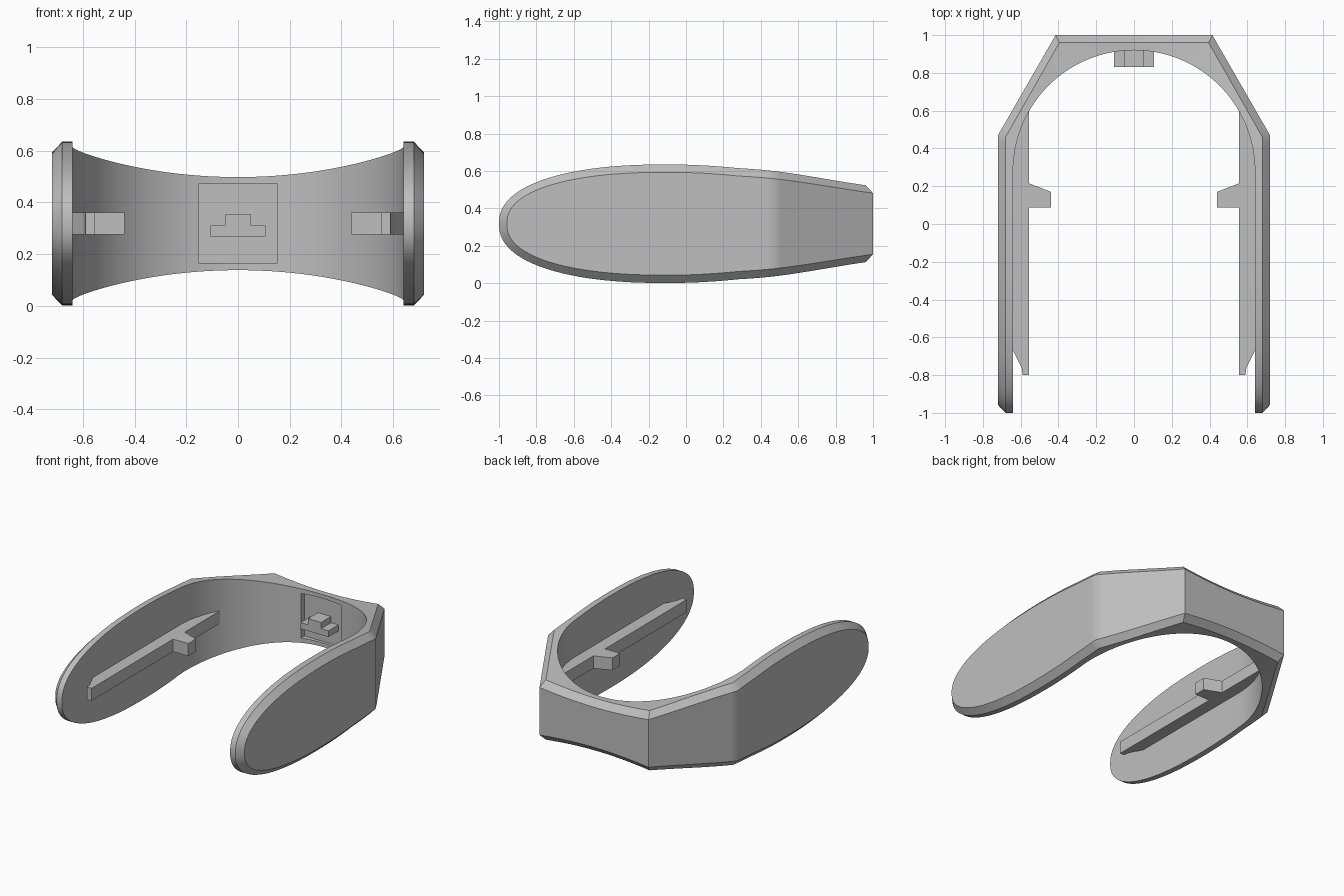
import bpy, bmesh, math
from mathutils import Vector

cube = bpy.data.objects.get("Cube")
if cube:
    bpy.data.objects.remove(cube, do_unlink=True)

MID_Z = 0.318
RADIUS = 0.64
ARC_Y = 0.28
CHAMFER = 0.042

grey = bpy.data.materials.new("plain_grey")
grey.use_nodes = True
colour = (0.52, 0.52, 0.52, 1)
grey.diffuse_color = colour
grey.node_tree.nodes["Principled BSDF"].inputs["Base Color"].default_value = colour


def make_object(name, bm):
    bmesh.ops.recalc_face_normals(bm, faces=bm.faces[:])
    mesh = bpy.data.meshes.new(name)
    bm.to_mesh(mesh)
    bm.free()
    mesh.materials.append(grey)
    obj = bpy.data.objects.new(name, mesh)
    bpy.context.collection.objects.link(obj)
    return obj


def prism(name, outline, offset):
    """Extrude a closed outline of 3D points along an offset."""
    bm = bmesh.new()
    face = bm.faces.new([bm.verts.new(p) for p in outline])
    grown = bmesh.ops.extrude_face_region(bm, geom=[face])["geom"]
    verts = [v for v in grown if isinstance(v, bmesh.types.BMVert)]
    bmesh.ops.translate(bm, verts=verts, vec=offset)
    return make_object(name, bm)


# Half sections of the band: (inner xy, edge xy, outer xy, edge height, outer height)
def half_sections():
    out = []
    # Rounded tip of the arm
    steps = 28
    for i in range(steps + 1):
        t = math.pi / 2 * (1 - i / steps)
        s, c = math.sin(t) ** 0.87, max(math.cos(t), 0) ** 0.87
        if i == 0:
            c = 0
        y, h = -0.1 - 0.9 * s, 0.317 * c
        yo, ho = -0.1 - (0.9 - CHAMFER) * s, (0.317 - CHAMFER) * c
        out.append(((RADIUS, y), (0.68, y), (0.72, yo), h, ho))
    # Straight part of the arm
    for i in range(1, 7):
        f = i / 6
        y, h = -0.1 + 0.38 * f, 0.317 - 0.02 * f * f
        out.append(((RADIUS, y), (0.68, y), (0.72, y), h, h - CHAMFER))
    # Faceted outside around the round inside
    edge = [Vector(p) for p in ((0.68, ARC_Y), (0.68, 0.46), (0.395, 0.96), (0, 0.96))]
    outer = [Vector(p) for p in ((0.72, ARC_Y), (0.72, 0.47), (0.415, 1), (0, 1))]
    angles = [0, 14.8, 59.7, 90]
    for k, n in enumerate((5, 14, 10)):
        for i in range(1, n + 1):
            f = i / n
            a = math.radians(angles[k] + (angles[k + 1] - angles[k]) * f)
            c, s = math.cos(a), math.sin(a)
            h = 0.18 + 0.117 * (0.7 * c * c + 0.3 * (1 - s))
            out.append(((RADIUS * c, ARC_Y + RADIUS * s), edge[k].lerp(edge[k + 1], f),
                        outer[k].lerp(outer[k + 1], f), h, h - CHAMFER))
    return out


# Band
half = half_sections()
bm = bmesh.new()
rings = []
for side, sections in ((1, half), (-1, half[-2::-1])):
    for inner, edge, outer, h, ho in sections:
        loop = [(inner, h), (edge, h), (outer, ho), (outer, -ho), (edge, -h), (inner, -h)]
        rings.append([bm.verts.new((side * p[0], p[1], MID_Z + z)) for p, z in loop])
for a, b in zip(rings, rings[1:]):
    for j in range(6):
        k = (j + 1) % 6
        bm.faces.new((a[j], a[k], b[k], b[j]))
for ring in (rings[0], rings[-1]):
    bm.faces.new(ring)
bmesh.ops.remove_doubles(bm, verts=bm.verts[:], dist=0.0002)
band = make_object("band", bm)

# Square recess in the inside of the back
recess = prism("recess_cutter", [(-0.153, 0.8, 0.165), (0.153, 0.8, 0.165),
                                 (0.153, 0.8, 0.471), (-0.153, 0.8, 0.471)], (0, 0.14, 0))
recess.hide_render = True
bpy.context.view_layer.objects.active = band
cut = band.modifiers.new("recess", "BOOLEAN")
cut.object = recess
cut.operation = "DIFFERENCE"
cut.solver = "EXACT"
bpy.ops.object.modifier_apply(modifier=cut.name)
bpy.data.objects.remove(recess, do_unlink=True)
bpy.ops.object.select_all(action="DESELECT")
band.select_set(True)
bpy.ops.object.shade_smooth_by_angle(angle=math.radians(31))

# Stepped connector in the recess
step = [(-0.106, 0.268), (0.106, 0.268), (0.106, 0.31), (0.05, 0.31),
        (0.05, 0.353), (-0.05, 0.353), (-0.05, 0.31), (-0.106, 0.31)]
prism("connector", [(x, 0.832, z) for x, z in step], (0, 0.115, 0))

# Inner rails with a hooked front end and a stop tab
rail = [(0.555, -0.8), (0.59, -0.8), (0.595, -0.76), (0.64, -0.67), (0.66, -0.64),
        (0.66, 0.35), (0.6, 0.62), (0.555, 0.62), (0.555, 0.215), (0.44, 0.17),
        (0.44, 0.087), (0.555, 0.087)]
for side, name in ((1, "left_rail"), (-1, "right_rail")):
    prism(name, [(side * x, y, 0.275) for x, y in rail], (0, 0, 0.086))
